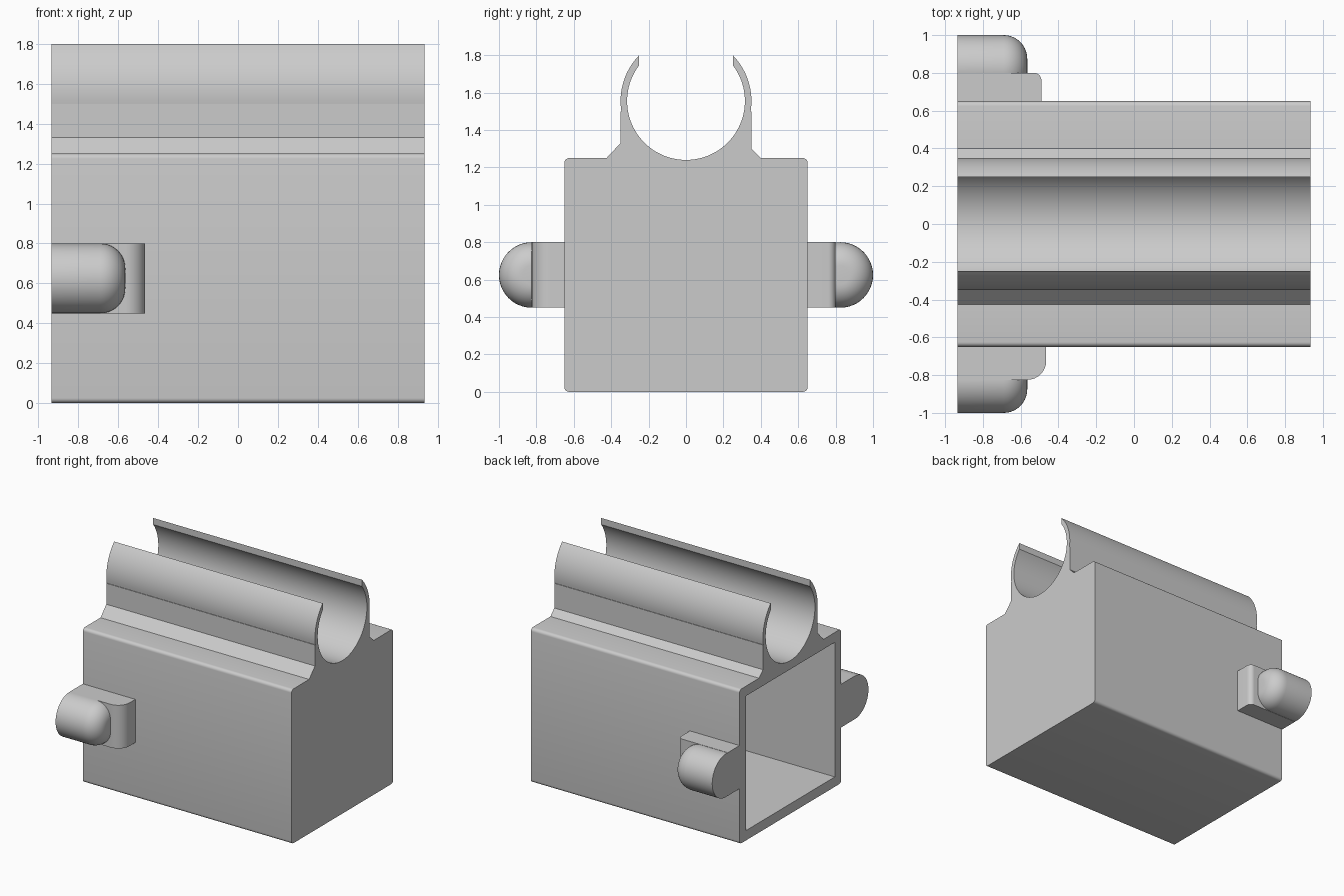
import bpy, bmesh, math
from mathutils import Vector

if "Cube" in bpy.data.objects:
    bpy.data.objects.remove(bpy.data.objects["Cube"], do_unlink=True)

grey = bpy.data.materials.new("light_grey")
grey.use_nodes = True
grey.diffuse_color = (0.6, 0.6, 0.6, 1)
grey.node_tree.nodes["Principled BSDF"].inputs["Base Color"].default_value = (0.6, 0.6, 0.6, 1)

END = 0.935      # half length along x
HALF = 0.65      # half width of the box
TOP = 1.25       # top of the box


def arc(cx, cy, r, a0, a1, n):
    """Points on an arc, angles in degrees."""
    angles = [math.radians(a0 + (a1 - a0) * i / n) for i in range(n + 1)]
    return [(cx + r * math.cos(a), cy + r * math.sin(a)) for a in angles]


def finish(name, bm, smooth=True):
    bmesh.ops.recalc_face_normals(bm, faces=bm.faces)
    mesh = bpy.data.meshes.new(name)
    bm.to_mesh(mesh)
    bm.free()
    mesh.materials.append(grey)
    obj = bpy.data.objects.new(name, mesh)
    bpy.context.collection.objects.link(obj)
    if smooth:
        shade(obj)
    return obj


def shade(obj):
    bpy.ops.object.select_all(action="DESELECT")
    obj.select_set(True)
    bpy.context.view_layer.objects.active = obj
    bpy.ops.object.shade_smooth_by_angle(angle=math.radians(30))


def prism(name, points, shift):
    """Extrude a closed outline of 3D points along shift."""
    bm = bmesh.new()
    face = bm.faces.new([bm.verts.new(p) for p in points])
    ext = bmesh.ops.extrude_face_region(bm, geom=[face], use_keep_orig=True)
    moved = [v for v in ext["geom"] if isinstance(v, bmesh.types.BMVert)]
    bmesh.ops.translate(bm, verts=moved, vec=shift)
    return finish(name, bm)


# Box and open clip share one cross-section in the yz plane
R_IN, R_OUT, CLIP_Z, LIP_Y, STEP_Z = 0.315, 0.35, 1.555, 0.25, 1.5
F = 0.025
lip_in = math.degrees(math.acos(LIP_Y / R_IN))
lip_out = math.degrees(math.acos(LIP_Y / R_OUT))
step = math.degrees(math.asin((STEP_Z - CLIP_Z) / R_OUT))
section = arc(-HALF + F, F, F, 180, 270, 5) + arc(HALF - F, F, F, 270, 360, 5)
section += arc(HALF - F, TOP - F, F, 0, 90, 5)
section += [(0.40, TOP), (R_OUT, 1.30), (R_OUT, STEP_Z)]
section += arc(0, CLIP_Z, R_OUT, step, lip_out, 14)
section += arc(0, CLIP_Z, R_IN, lip_in, -180 - lip_in, 72)
section += arc(0, CLIP_Z, R_OUT, 180 - lip_out, 180 - step, 14)
section += [(-R_OUT, STEP_Z), (-R_OUT, 1.33), (-0.425, TOP)]
section += arc(-HALF + F, TOP - F, F, 90, 180, 5)
body = prism("box_with_clip", [(-END, y, z) for y, z in section], Vector((2 * END, 0, 0)))

# Cavity open at the -x end
WALL = 0.08
w = HALF - WALL
rect = [(-w, WALL), (w, WALL), (w, TOP - WALL), (-w, TOP - WALL)]
cutter = prism("cavity_cutter", [(-END - 0.1, y, z) for y, z in rect],
               Vector((2 * END + 0.1 - WALL, 0, 0)))
mod = body.modifiers.new("cavity", "BOOLEAN")
mod.operation, mod.solver, mod.object = "DIFFERENCE", "EXACT", cutter
bpy.context.view_layer.objects.active = body
bpy.ops.object.modifier_apply(modifier=mod.name)
bpy.data.objects.remove(cutter, do_unlink=True)
shade(body)

# Side hooks: a bracket with one rounded corner and a round-ended pin
PIN_R, PIN_Y, PIN_Z, PIN_END, ROUND = 0.175, 0.825, 0.625, -0.565, 0.125


def hook(side, label, arm_y, arm_x, corner):
    outline = [(-END, HALF), (arm_x, HALF)]
    outline += arc(arm_x - corner, arm_y - corner, corner, 0, 90, 8)
    outline += [(-END, arm_y)]
    prism(label + "_bracket", [(x, side * y, PIN_Z - PIN_R) for x, y in outline],
          Vector((0, 0, 2 * PIN_R)))

    bm = bmesh.new()
    profile = [(-END, 0), (-END, PIN_R)]
    profile += arc(PIN_END - ROUND, PIN_R - ROUND, ROUND, 90, 0, 10) + [(PIN_END, 0)]
    verts = [bm.verts.new((x, side * PIN_Y + r, PIN_Z)) for x, r in profile]
    edges = [bm.edges.new(pair) for pair in zip(verts, verts[1:])]
    bmesh.ops.spin(bm, geom=verts + edges, cent=(0, side * PIN_Y, PIN_Z),
                   axis=(1, 0, 0), angle=2 * math.pi, steps=48)
    bmesh.ops.remove_doubles(bm, verts=bm.verts, dist=0.0005)
    finish(label + "_pin", bm)


hook(-1, "front", 0.825, -0.465, 0.1)
hook(1, "back", 0.80, -0.49, 0.04)
